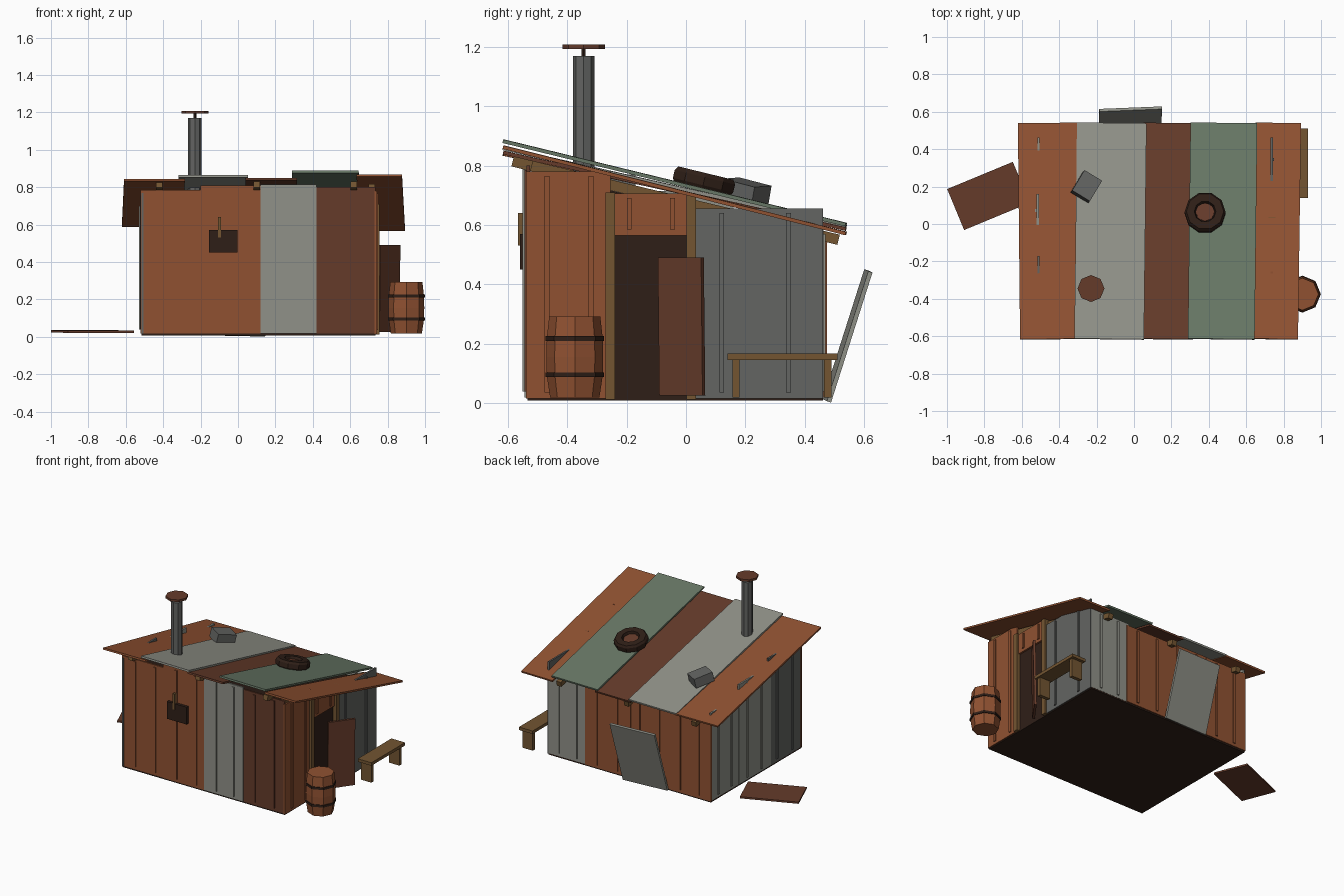
import bpy, bmesh, math
from mathutils import Matrix, Euler

if "Cube" in bpy.data.objects:
    bpy.data.objects.remove(bpy.data.objects["Cube"])


def mat(name, r, g, b):
    m = bpy.data.materials.new(name)
    m.diffuse_color = [(min(1, c * 1.1 / 255)) ** 2.2 for c in (r, g, b)] + [1]
    m.use_nodes = True
    m.node_tree.nodes["Principled BSDF"].inputs["Base Color"].default_value = m.diffuse_color
    return m


ORANGE = mat("rust_orange", 130, 75, 48)
BROWN = mat("rust_brown", 92, 56, 42)
GREY = mat("zinc_light", 130, 131, 123)
STEEL = mat("zinc_dark", 90, 91, 89)
GREEN = mat("faded_green", 94, 108, 92)
WOOD = mat("wood", 104, 78, 48)
DARK = mat("dark", 46, 33, 27)


def finish(name, bm, m, loc=(0, 0, 0), rot=(0, 0, 0)):
    bmesh.ops.recalc_face_normals(bm, faces=bm.faces)
    me = bpy.data.meshes.new(name)
    bm.to_mesh(me)
    bm.free()
    me.materials.append(m)
    ob = bpy.data.objects.new(name, me)
    ob.location, ob.rotation_euler = loc, rot
    bpy.context.collection.objects.link(ob)
    return ob


def box(name, size, loc, m, rot=(0, 0, 0)):
    bm = bmesh.new()
    bmesh.ops.create_cube(bm, size=1, matrix=Matrix.Diagonal((*size, 1)))
    return finish(name, bm, m, loc, rot)


def span(name, x, y, z, m):
    """Box given by its lower and upper limits on each axis."""
    lim = (x, y, z)
    return box(name, [b - a for a, b in lim], [(a + b) / 2 for a, b in lim], m)


def lathe(name, profile, n, loc, m, rot=(0, 0, 0)):
    """Capped faceted solid from (radius, height) points."""
    bm = bmesh.new()
    rings = [[bm.verts.new((r * math.cos(2 * math.pi * i / n),
                            r * math.sin(2 * math.pi * i / n), z))
              for i in range(n)] for r, z in profile]
    for a, b in zip(rings, rings[1:]):
        for i in range(n):
            j = (i + 1) % n
            bm.faces.new((a[i], a[j], b[j], b[i]))
    bm.faces.new(rings[0])
    bm.faces.new(rings[-1])
    return finish(name, bm, m, loc, rot)


def sheet(name, axis, side, pos, a, b, z0, z1, m, ribs=(0.3, 0.75)):
    """Wall sheet from a to b along the wall, with raised vertical ribs."""
    def put(nm, lo, hi, d0, d1, zl, zh):
        d = sorted((pos + side * d0, pos + side * d1))
        x, y = ((lo, hi), d) if axis == "x" else (d, (lo, hi))
        span(nm, x, y, (zl, zh), m)
    put(name, a, b, -0.012, 0, z0, z1)
    for k, t in enumerate(ribs):
        c = a + (b - a) * t
        put(f"{name}_rib_{k}", c - 0.008, c + 0.008, -0.002, 0.007, z0 + 0.02, z1 - 0.015)


# floor and dark interior with sloping top
span("floor", (-0.515, 0.735), (-0.535, 0.462), (0.008, 0.02), DARK)
core = span("dark_interior", (-0.505, 0.73), (-0.525, 0.45), (0.015, 0.78), DARK)
for v in core.data.vertices:
    if v.co.y > 0 and v.co.z > 0:
        v.co.z -= 0.23

# front wall
for i, (a, b, top, d, m) in enumerate([
        (-0.52, -0.18, 0.785, 0, ORANGE), (-0.2, 0.14, 0.81, 0.004, ORANGE),
        (0.12, 0.42, 0.815, 0.008, GREY), (0.405, 0.735, 0.80, 0.002, BROWN)]):
    sheet(f"front_sheet_{i}", "x", -1, -0.536 - d, a, b, 0.018, top, m)
span("window_patch", (-0.155, -0.003), (-0.56, -0.54), (0.45, 0.57), DARK)
span("window_strip", (-0.108, -0.092), (-0.566, -0.545), (0.53, 0.64), WOOD)

# back wall
for i, (a, b, top, d, m) in enumerate([
        (0.43, 0.735, 0.585, 0, GREY), (0.1, 0.45, 0.57, 0.005, ORANGE),
        (-0.22, 0.12, 0.58, 0.001, ORANGE), (-0.52, -0.2, 0.575, 0.005, ORANGE)]):
    sheet(f"back_sheet_{i}", "x", 1, 0.463 + d, a, b, 0.018, top, m)

# left wall, sheet corners poke through the roof
for i, (a, b, top, d, m) in enumerate([
        (0.14, 0.462, 0.63, 0, GREY), (-0.19, 0.16, 0.715, 0.005, GREY),
        (-0.54, -0.17, 0.77, 0.001, STEEL)]):
    sheet(f"left_sheet_{i}", "y", -1, -0.516 - d, a, b, 0.018, top, m)

# right wall with doorway
sheet("right_front_sheet", "y", 1, 0.742, -0.54, -0.255, 0.015, 0.78, ORANGE, (0.25, 0.77))
sheet("right_back_sheet", "y", 1, 0.742, 0.03, 0.462, 0.015, 0.655, STEEL, (0.21, 0.73))
sheet("door_lintel", "y", 1, 0.742, -0.24, 0.003, 0.565, 0.705, ORANGE, (0.2, 0.8))
for nm, y, top in (("front", -0.255, 0.71), ("back", 0.018, 0.705)):
    span(f"door_post_{nm}", (0.72, 0.757), (y - 0.016, y + 0.016), (0.012, top), WOOD)
box("loose_door", (0.18, 0.016, 0.465), (0.806, -0.015, 0.258), BROWN,
    (math.radians(1), 0, math.radians(54)))

# rafters
for i, x in enumerate((-0.42, 0.1, 0.62, 0.715)):
    box(f"rafter_{i}", (0.035, 1.13 if i < 3 else 1.0, 0.035), (x, -0.035, 0.682),
        WOOD, (-0.236, 0, 0))

# roof sheets: left, right, front height, back height, skew
for i, (a, b, zf, zb, sk, m) in enumerate([
        (-0.615, -0.29, 0.843, 0.597, 0.01, ORANGE),
        (-0.312, 0.06, 0.862, 0.60, -0.012, GREY),
        (0.045, 0.32, 0.848, 0.59, -0.008, BROWN),
        (0.295, 0.652, 0.886, 0.605, -0.012, GREEN),
        (0.642, 0.885, 0.866, 0.575, -0.014, ORANGE)]):
    ang = -math.atan2(zf - zb, 1.155)
    box(f"roof_sheet_{i}", (b - a, 1.155 / math.cos(ang), 0.012),
        ((a + b) / 2, -0.038, (zf + zb) / 2 - 0.004), m, (ang, 0, sk))

# stove pipe with rain cap
lathe("stove_pipe", [(0.036, 0.72), (0.036, 1.17)], 8, (-0.23, -0.345, 0), STEEL)
lathe("pipe_stem", [(0.008, 1.16), (0.008, 1.2)], 6, (-0.23, -0.345, 0), DARK)
lathe("pipe_cap", [(0.072, 1.193), (0.072, 1.208)], 8, (-0.23, -0.345, 0), BROWN)

# tyre and block weighing down the roof
lathe("roof_tyre", [(0.1, -0.005), (0.11, 0.01), (0.11, 0.038), (0.1, 0.052),
                    (0.058, 0.052), (0.052, 0.03)], 10, (0.38, 0.055, 0.724),
      DARK, (-0.238, 0, 0))
lathe("tyre_hub", [(0.05, 0.02), (0.05, 0.036)], 8, (0.38, 0.055, 0.724), BROWN, (-0.238, 0, 0))
box("roof_block", (0.11, 0.13, 0.065), (-0.255, 0.2, 0.712), STEEL, (-0.22, 0.04, -0.55))

# barrel with hoops
lathe("barrel", [(0.083, 0.018), (0.094, 0.09), (0.096, 0.155), (0.094, 0.22),
                 (0.086, 0.292)], 8, (0.9, -0.375, 0), ORANGE)
for z in (0.095, 0.217):
    lathe("barrel_hoop", [(0.099, z - 0.008), (0.099, z + 0.008)], 8, (0.9, -0.375, 0), DARK)

# bench
span("bench_seat", (0.825, 0.93), (0.14, 0.51), (0.145, 0.166), WOOD)
for y in (0.168, 0.478):
    span("bench_leg", (0.838, 0.918), (y - 0.012, y + 0.012), (0.018, 0.147), WOOD)

# loose sheets: leaning at the back and lying at the left
box("leaning_sheet", (0.335, 0.015, 0.46), (-0.02, 0.545, 0.226), GREY, (-0.308, 0.02, 0.04))
box("ground_sheet", (0.38, 0.237, 0.012), (-0.778, 0.15, 0.028), BROWN,
    (0.01, 0, math.radians(22.5)))
